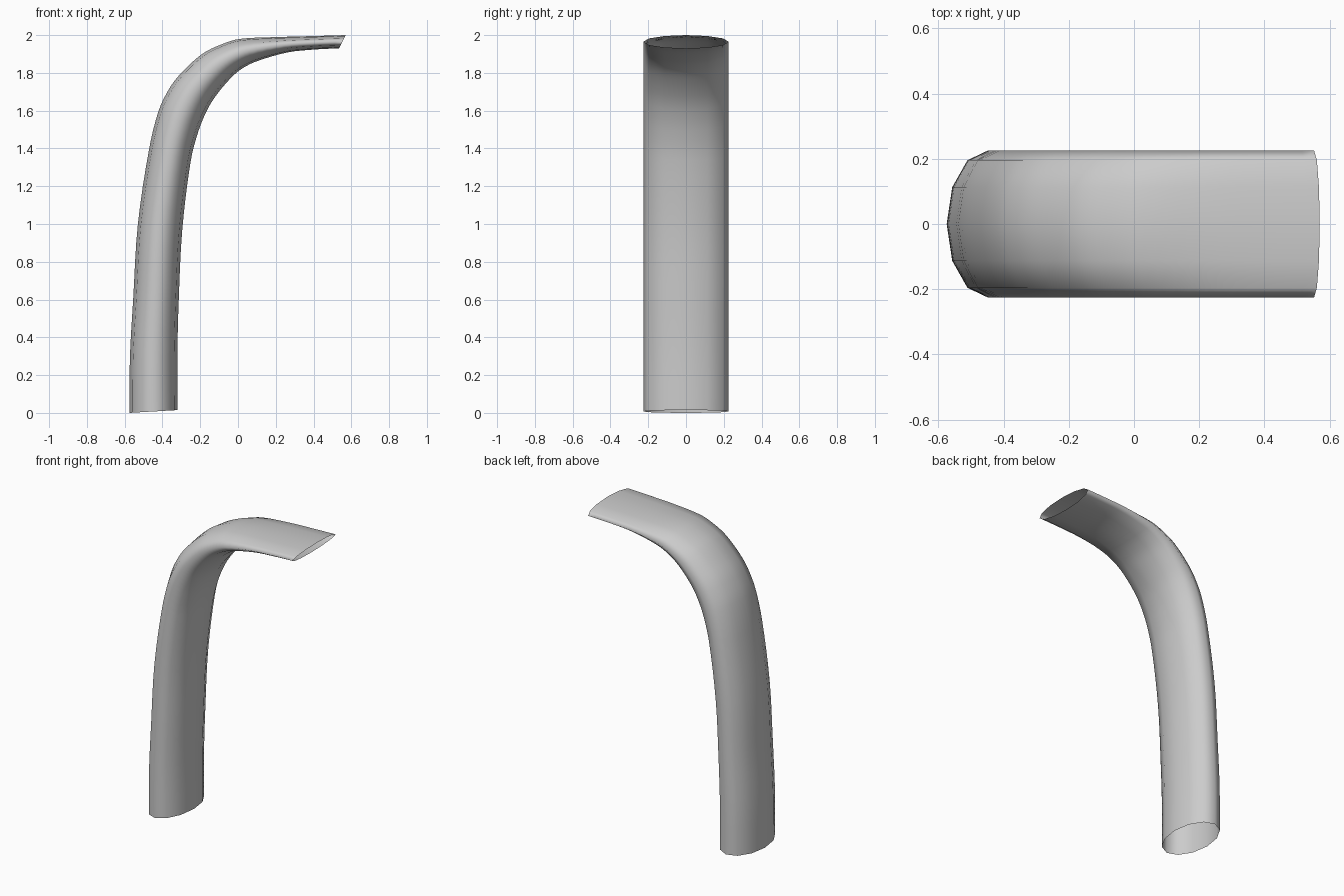
import bpy, bmesh, math
from mathutils import Vector

if "Cube" in bpy.data.objects:
    bpy.data.objects.remove(bpy.data.objects["Cube"])

SIDES = 12
HALF_WIDTH = 0.226
STEPS = 4

# Side profile stations: outer x, outer z, inner x, inner z
stations = [Vector(s) for s in (
    (-.575, 0, -.32, .015), (-.572, .3, -.321, .305), (-.555, .6, -.314, .59),
    (-.53, 1.0, -.295, .97), (-.47, 1.4, -.25, 1.335), (-.42, 1.6, -.21, 1.49),
    (-.362, 1.72, -.165, 1.6), (-.30, 1.80, -.12, 1.675), (-.19, 1.9, -.05, 1.76),
    (-.09, 1.95, .01, 1.815), (.01, 1.98, .09, 1.858), (.22, 1.99, .26, 1.908),
    (.40, 1.995, .41, 1.924), (.57, 2.0, .535, 1.93))]


def spline(a, b, c, d, t):
    # non-uniform tangents keep uneven stations smooth
    ab, bc, cd = (max((q - p).length, 1e-6) for p, q in ((a, b), (b, c), (c, d)))
    m1 = (c - a) / (ab + bc) * bc if ab > 1e-5 else c - b
    m2 = (d - b) / (bc + cd) * bc if cd > 1e-5 else c - b
    return (b * (2*t**3 - 3*t**2 + 1) + m1 * (t**3 - 2*t**2 + t)
            + c * (3*t**2 - 2*t**3) + m2 * (t**3 - t**2))


path = []
n = len(stations)
for i in range(n - 1):
    pts = [stations[min(max(i + k, 0), n - 1)] for k in (-1, 0, 1, 2)]
    path += [spline(*pts, s / STEPS) for s in range(STEPS)]
path.append(stations[-1])

# Open elliptical tube, bent and flattened toward the tip
bm = bmesh.new()
rings = []
for p in path:
    outer, inner = Vector((p[0], 0, p[1])), Vector((p[2], 0, p[3]))
    mid, half = (outer + inner) / 2, (outer - inner) / 2
    rings.append([bm.verts.new(mid + half * math.cos(a) + Vector((0, HALF_WIDTH * math.sin(a), 0)))
                  for a in (2 * math.pi * k / SIDES for k in range(SIDES))])
for r0, r1 in zip(rings, rings[1:]):
    for k in range(SIDES):
        j = (k + 1) % SIDES
        bm.faces.new((r0[k], r1[k], r1[j], r0[j]))
bmesh.ops.recalc_face_normals(bm, faces=bm.faces)
# Make sure the shell faces outward
f = min(bm.faces, key=lambda g: g.calc_center_median().x)
if f.normal.x > 0:
    bmesh.ops.reverse_faces(bm, faces=bm.faces)
for f in bm.faces:
    f.smooth = True

mesh = bpy.data.meshes.new("bent_tube")
bm.to_mesh(mesh)
bm.free()
tube = bpy.data.objects.new("bent_tube", mesh)
bpy.context.collection.objects.link(tube)
